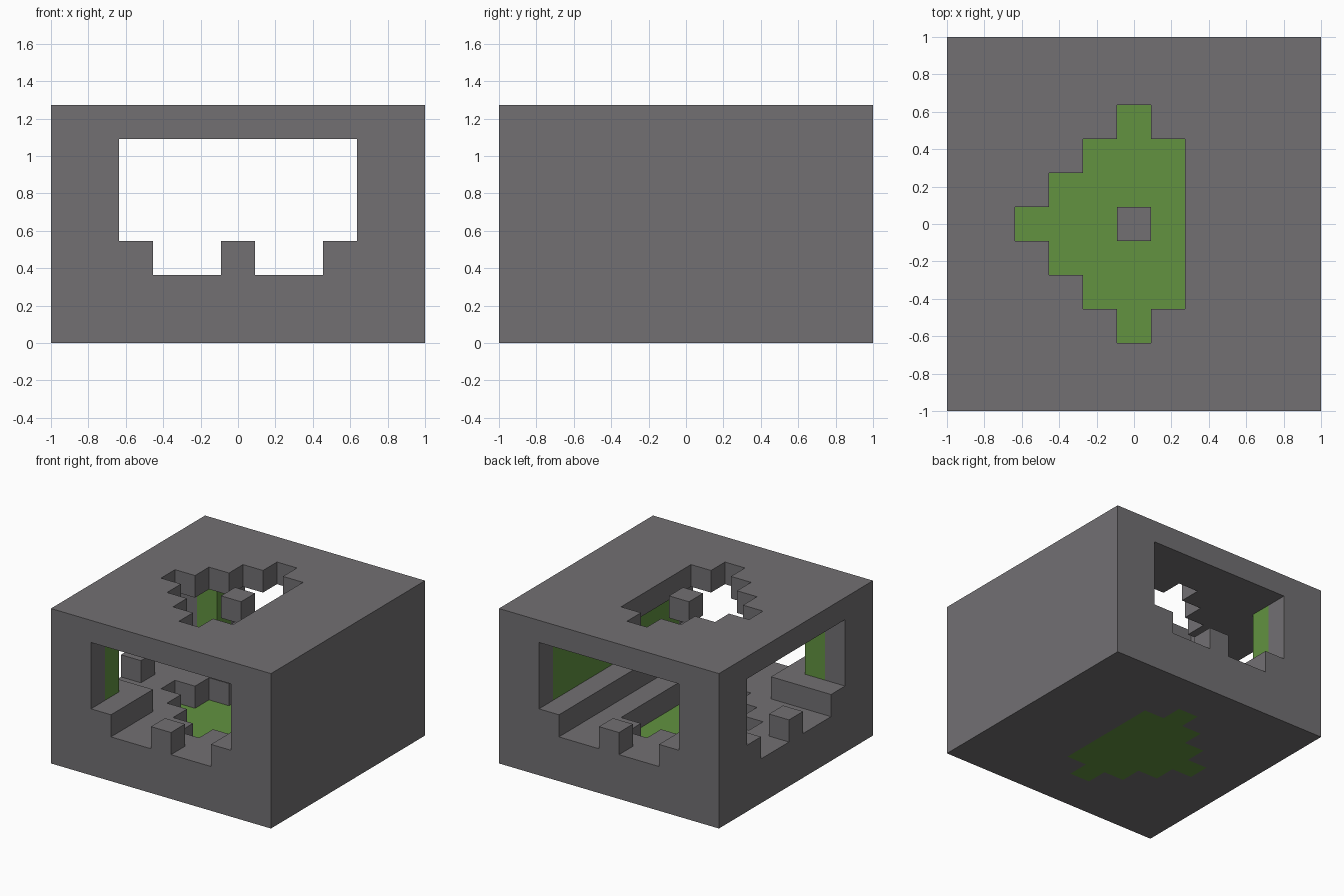
import bpy, bmesh
from mathutils import Vector

if "Cube" in bpy.data.objects:
    bpy.data.objects.remove(bpy.data.objects["Cube"])

UNIT = 2 / 11      # side of one block
HALF = 5           # blocks run from -HALF to HALF in x and y


def material(name, rgb):
    m = bpy.data.materials.new(name)
    m.use_nodes = True
    colour = (*rgb, 1)
    m.diffuse_color = colour
    m.node_tree.nodes["Principled BSDF"].inputs["Base Color"].default_value = colour
    return m


GREY = material("stone grey", (0.168, 0.162, 0.171))
GREEN = material("leaf green", (0.122, 0.288, 0.051))


# Stepped arrow outline shared by roof hole, floor pit and green floor
def in_arrow(i, j):
    return abs(j) - 3 <= i <= (1 if abs(j) < 3 else 0)


# Passage from front to back with a branch to the -x side
def in_passage(i, j, half_width):
    return abs(i) <= half_width or (i <= half_width and abs(j) <= half_width)


# Single blocks standing in the middle of each doorway
def is_step(i, j):
    return (i, j) in [(0, HALF), (0, -HALF), (-HALF, 0)]


def part_at(i, j, k):
    if k == 0:
        return "green_floor" if in_arrow(i, j) else "base"
    if k == 1:
        return None if in_arrow(i, j) else "pit_surround"
    if k == 2:
        if is_step(i, j):
            return "doorway_steps"
        return None if in_passage(i, j, 2) else "ledges"
    if k < 6:
        if in_passage(i, j, 3):
            return None
        inner = max(abs(i), abs(j)) < HALF
        return "green_inner_walls" if inner else "outer_walls"
    if (i, j) == (0, 0):
        return "floating_block"
    return None if in_arrow(i, j) else "roof"


# Sort the blocks into parts
span = range(-HALF, HALF + 1)
cells = {}
for i in span:
    for j in span:
        for k in range(7):
            part = part_at(i, j, k)
            if part:
                cells[i, j, k] = part


# Each part gets only its open faces, merged into large flat panels
def build(part):
    bm = bmesh.new()
    for cell, owner in cells.items():
        if owner != part:
            continue
        centre = Vector(cell) + Vector((0, 0, 0.5))
        for axis in range(3):
            for sign in (-1, 1):
                n = Vector((0, 0, 0))
                n[axis] = sign
                if tuple(int(a + b) for a, b in zip(cell, n)) in cells:
                    continue
                u = Vector((0, 0, 0))
                u[(axis + 1) % 3] = 0.5
                v = n.cross(u)
                mid = centre + n / 2
                corners = (mid - u - v, mid + u - v, mid + u + v, mid - u + v)
                bm.faces.new([bm.verts.new(p * UNIT) for p in corners])
    bmesh.ops.remove_doubles(bm, verts=bm.verts, dist=UNIT / 100)
    bmesh.ops.dissolve_limit(bm, angle_limit=0.01, verts=bm.verts, edges=bm.edges)
    bmesh.ops.triangulate(bm, faces=[f for f in bm.faces if len(f.verts) > 4])
    mesh = bpy.data.meshes.new(part)
    bm.to_mesh(mesh)
    bm.free()
    mesh.materials.append(GREEN if part.startswith("green") else GREY)
    bpy.context.collection.objects.link(bpy.data.objects.new(part, mesh))


for part in sorted(set(cells.values())):
    build(part)
